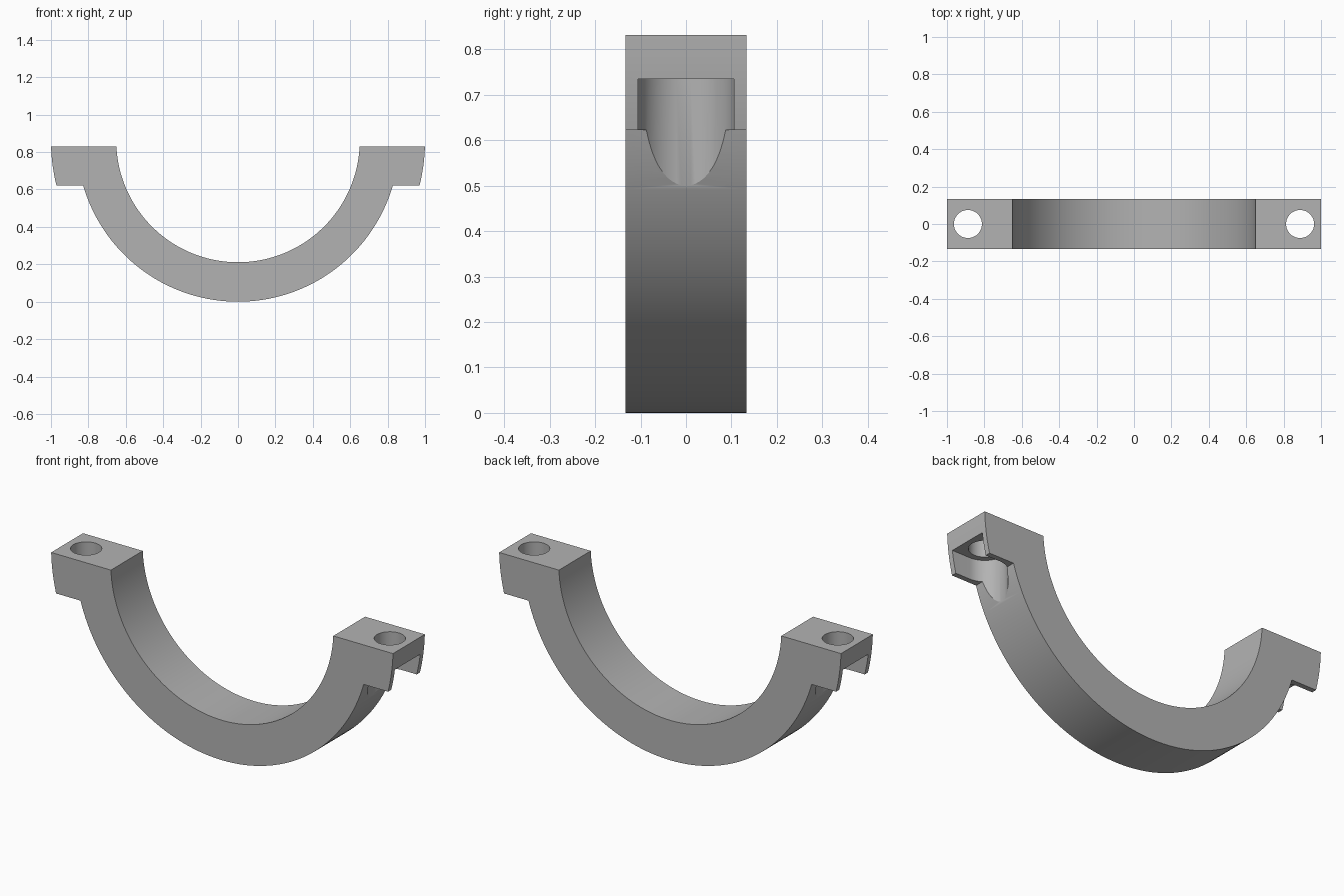
import bpy, bmesh
from math import sin, cos, pi, sqrt, acos, radians

cube = bpy.data.objects.get("Cube")
if cube:
    bpy.data.objects.remove(cube, do_unlink=True)

HALF_WIDTH = 0.133
TOP, LUG_BOTTOM = 0.831, 0.622
CENTRE_Z = 0.862                      # shared centre of all arcs
R_IN, R_OUT, R_LUG = 0.651, 0.862, 1.0
BOLT_X, BOLT_R, POCKET_R, POCKET_TOP = 0.888, 0.075, 0.106, 0.734

grey = bpy.data.materials.new("plain grey")
grey.use_nodes = True
grey.diffuse_color = (0.45, 0.45, 0.45, 1)
grey.node_tree.nodes["Principled BSDF"].inputs["Base Color"].default_value = (0.45, 0.45, 0.45, 1)


def prism(name, points, offset):
    """Extrude a closed outline of 3D points along an offset vector."""
    bm = bmesh.new()
    face = bm.faces.new([bm.verts.new(p) for p in points])
    ext = bmesh.ops.extrude_face_region(bm, geom=[face])
    moved = [g for g in ext["geom"] if isinstance(g, bmesh.types.BMVert)]
    bmesh.ops.translate(bm, verts=moved, vec=offset)
    bmesh.ops.recalc_face_normals(bm, faces=bm.faces[:])
    mesh = bpy.data.meshes.new(name)
    bm.to_mesh(mesh)
    bm.free()
    mesh.materials.append(grey)
    obj = bpy.data.objects.new(name, mesh)
    bpy.context.collection.objects.link(obj)
    return obj


def arc(r, z0, z1, steps):
    """Right-hand arc about the shared centre, from height z0 to z1."""
    a0, a1 = (acos((CENTRE_Z - z) / r) for z in (z0, z1))
    angles = [a0 + (a1 - a0) * i / steps for i in range(steps + 1)]
    return [(r * sin(a), CENTRE_Z - r * cos(a)) for a in angles]


# Saddle with bolt lugs: right half outline, mirrored and extruded in depth
outer = arc(R_OUT, CENTRE_Z - R_OUT, LUG_BOTTOM, 40) + arc(R_LUG, LUG_BOTTOM, TOP, 8)
inner = arc(R_IN, TOP, CENTRE_Z - R_IN, 48)
right = outer + inner
left = [(-x, z) for x, z in reversed(right[1:-1])]
clamp = prism("half_clamp", [(x, -HALF_WIDTH, z) for x, z in right + left],
              (0, 2 * HALF_WIDTH, 0))

# Bolt holes, and round-backed nut pockets open to the outside and below
cutters = []
for side, label in ((1, "left"), (-1, "right")):
    hole = [(side * BOLT_X + BOLT_R * cos(2 * pi * i / 48),
             BOLT_R * sin(2 * pi * i / 48), 0.3) for i in range(48)]
    cutters.append(prism(label + "_hole_cutter", hole, (0, 0, 0.7)))
    pocket = [(side * (BOLT_X - POCKET_R * sin(pi * i / 32)),
               POCKET_R * cos(pi * i / 32), 0.4) for i in range(33)]
    pocket += [(side * 1.2, -POCKET_R, 0.4), (side * 1.2, POCKET_R, 0.4)]
    cutters.append(prism(label + "_pocket_cutter", pocket, (0, 0, POCKET_TOP - 0.4)))

for cutter in cutters:
    cutter.hide_render = True
    mod = clamp.modifiers.new(cutter.name, "BOOLEAN")
    mod.operation, mod.solver, mod.object = "DIFFERENCE", "EXACT", cutter

# Bake the cuts and drop the cutters
graph = bpy.context.evaluated_depsgraph_get()
baked = bpy.data.meshes.new_from_object(clamp.evaluated_get(graph))
clamp.modifiers.clear()
clamp.data = baked
baked.name = "half_clamp"
for cutter in cutters:
    bpy.data.objects.remove(cutter, do_unlink=True)

# Smooth the curved walls, keep the rims sharp
bpy.ops.object.select_all(action="DESELECT")
clamp.select_set(True)
bpy.context.view_layer.objects.active = clamp
bpy.ops.object.shade_smooth_by_angle(angle=radians(25))
